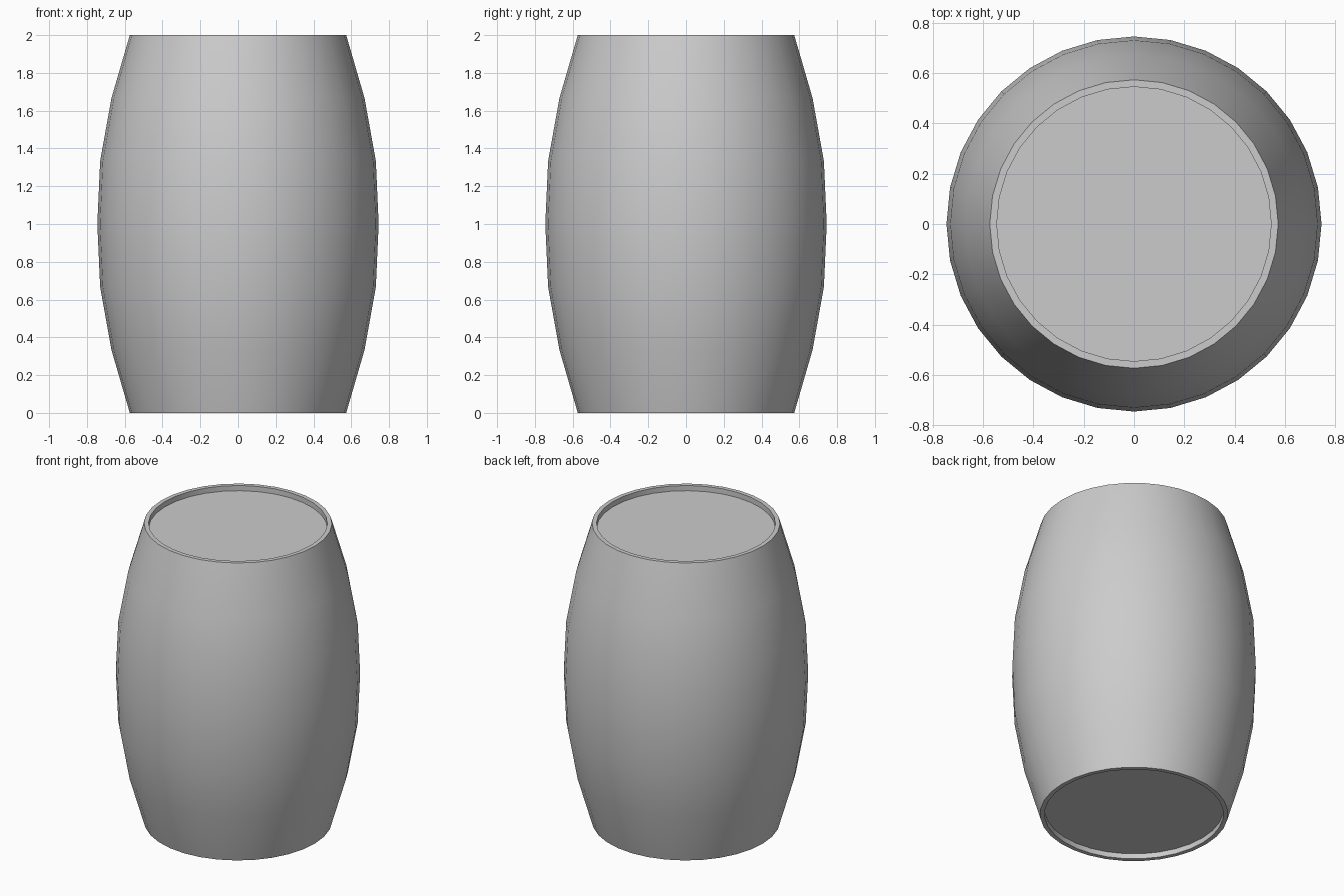
import bpy, bmesh
from math import sin, cos, tau, radians

if "Cube" in bpy.data.objects:
    bpy.data.objects.remove(bpy.data.objects["Cube"])

SIDES = 32
RECESS = 0.035
INNER = 0.545

# Half profile from bottom lid, over the rim, up the bulging staves to the top lid
profile = [(INNER, RECESS), (INNER, 0), (0.573, 0), (0.67, 1 / 3), (0.73, 2 / 3),
           (0.745, 1), (0.73, 4 / 3), (0.67, 5 / 3), (0.573, 2), (INNER, 2),
           (INNER, 2 - RECESS)]

# Barrel body: spin the profile into rings and cap both recessed lids
bm = bmesh.new()
rings = [[bm.verts.new((r * cos(tau * i / SIDES), r * sin(tau * i / SIDES), z))
          for i in range(SIDES)] for r, z in profile]
for low, high in zip(rings, rings[1:]):
    for i in range(SIDES):
        j = (i + 1) % SIDES
        bm.faces.new((low[i], low[j], high[j], high[i]))
bm.faces.new(rings[0][::-1])
bm.faces.new(rings[-1])
bmesh.ops.recalc_face_normals(bm, faces=bm.faces[:])

mesh = bpy.data.meshes.new("barrel")
bm.to_mesh(mesh)
bm.free()
barrel = bpy.data.objects.new("barrel", mesh)
bpy.context.collection.objects.link(barrel)

# Smooth staves, sharp rims
bpy.context.view_layer.objects.active = barrel
barrel.select_set(True)
bpy.ops.object.shade_smooth_by_angle(angle=radians(30))
